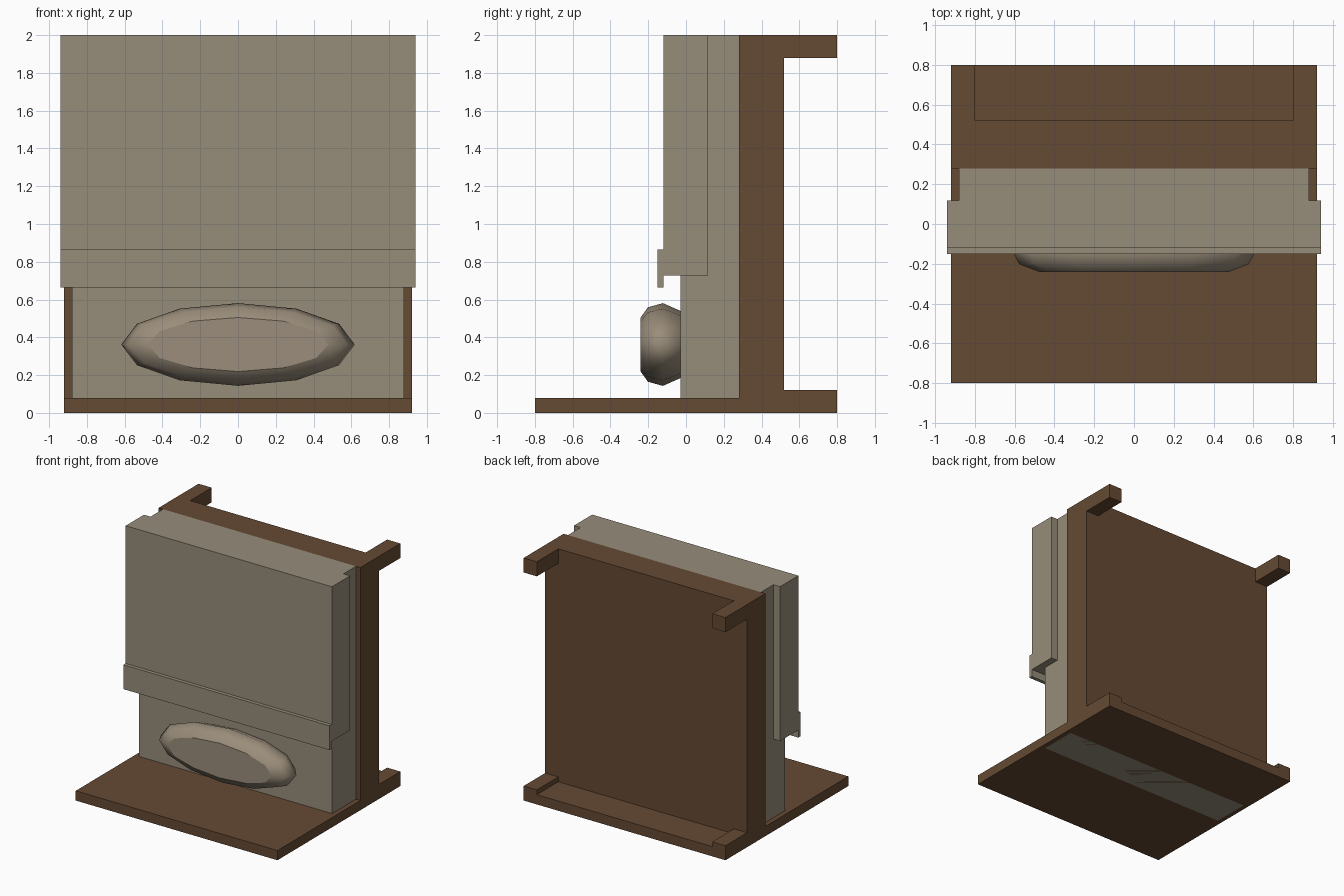
import bpy, bmesh, math

if "Cube" in bpy.data.objects:
    bpy.data.objects.remove(bpy.data.objects["Cube"])


def material(name, rgb):
    m = bpy.data.materials.new(name)
    m.diffuse_color = (*rgb, 1)
    m.use_nodes = True
    m.node_tree.nodes["Principled BSDF"].inputs["Base Color"].default_value = m.diffuse_color
    return m


brown = material("brown_wood", (0.130, 0.067, 0.033))
grey = material("warm_grey", (0.305, 0.262, 0.195))
tan = material("tan_grey", (0.325, 0.268, 0.196))


def finish(name, bm, mat):
    bmesh.ops.recalc_face_normals(bm, faces=bm.faces)
    me = bpy.data.meshes.new(name)
    bm.to_mesh(me)
    bm.free()
    me.materials.append(mat)
    ob = bpy.data.objects.new(name, me)
    bpy.context.collection.objects.link(ob)
    return ob


def extrude_profile(name, yz, x0, x1, mat):
    """Side profile (y, z) extruded along x."""
    bm = bmesh.new()
    face = bm.faces.new([bm.verts.new((x0, y, z)) for y, z in yz])
    ext = bmesh.ops.extrude_face_region(bm, geom=[face])
    verts = [v for v in ext["geom"] if isinstance(v, bmesh.types.BMVert)]
    bmesh.ops.translate(bm, verts=verts, vec=(x1 - x0, 0, 0))
    return finish(name, bm, mat)


def box(name, x0, x1, y0, y1, z0, z1, mat):
    return extrude_profile(name, [(y0, z0), (y1, z0), (y1, z1), (y0, z1)], x0, x1, mat)


# Base plate and upright back wall in one profile
extrude_profile("base_and_back_wall",
                [(-0.8, 0), (0.8, 0), (0.8, 0.08), (0.52, 0.08), (0.52, 2),
                 (0.28, 2), (0.28, 0.08), (-0.8, 0.08)], -0.92, 0.92, brown)

# Corner lugs at the back, top and bottom, both sides
for side, s in (("left", -1), ("right", 1)):
    x0, x1 = sorted((0.80 * s, 0.92 * s))
    box(f"top_lug_{side}", x0, x1, 0.52, 0.8, 1.88, 2.0, brown)
    box(f"bottom_lug_{side}", x0, x1, 0.52, 0.8, 0.08, 0.12, brown)

# Inner panel standing against the wall
box("inner_panel", -0.88, 0.88, -0.03, 0.28, 0, 2, grey)

# Outer panel with a hanging lip along its lower edge
extrude_profile("outer_panel_with_lip",
                [(-0.12, 2), (-0.12, 0.865), (-0.15, 0.865), (-0.15, 0.665),
                 (-0.12, 0.665), (-0.12, 0.727), (0.117, 0.727), (0.117, 2)],
                -0.94, 0.94, grey)

# Rounded oval boss: stacked 12-sided ellipses (y, x radius, z radius)
rings = [(0.0, 0.50, 0.165), (-0.03, 0.54, 0.178), (-0.122, 0.618, 0.219),
         (-0.202, 0.577, 0.197), (-0.24, 0.478, 0.143)]
N = 12
bm = bmesh.new()
loops = [[bm.verts.new((rx * math.cos(2 * math.pi * i / N), y,
                        0.362 + rz * math.sin(2 * math.pi * i / N)))
          for i in range(N)] for y, rx, rz in rings]
for a, b in zip(loops, loops[1:]):
    for i in range(N):
        j = (i + 1) % N
        bm.faces.new((a[i], a[j], b[j], b[i]))
bm.faces.new(loops[0])
bm.faces.new(loops[-1])
boss = finish("oval_boss", bm, tan)
for p in boss.data.polygons:
    p.use_smooth = len(p.vertices) == 4   # flat caps, smooth rim
rim_ends = [set(range(N)), set(range(N * (len(rings) - 1), N * len(rings)))]
for e in boss.data.edges:
    if any(set(e.vertices) <= r for r in rim_ends):
        e.use_edge_sharp = True
